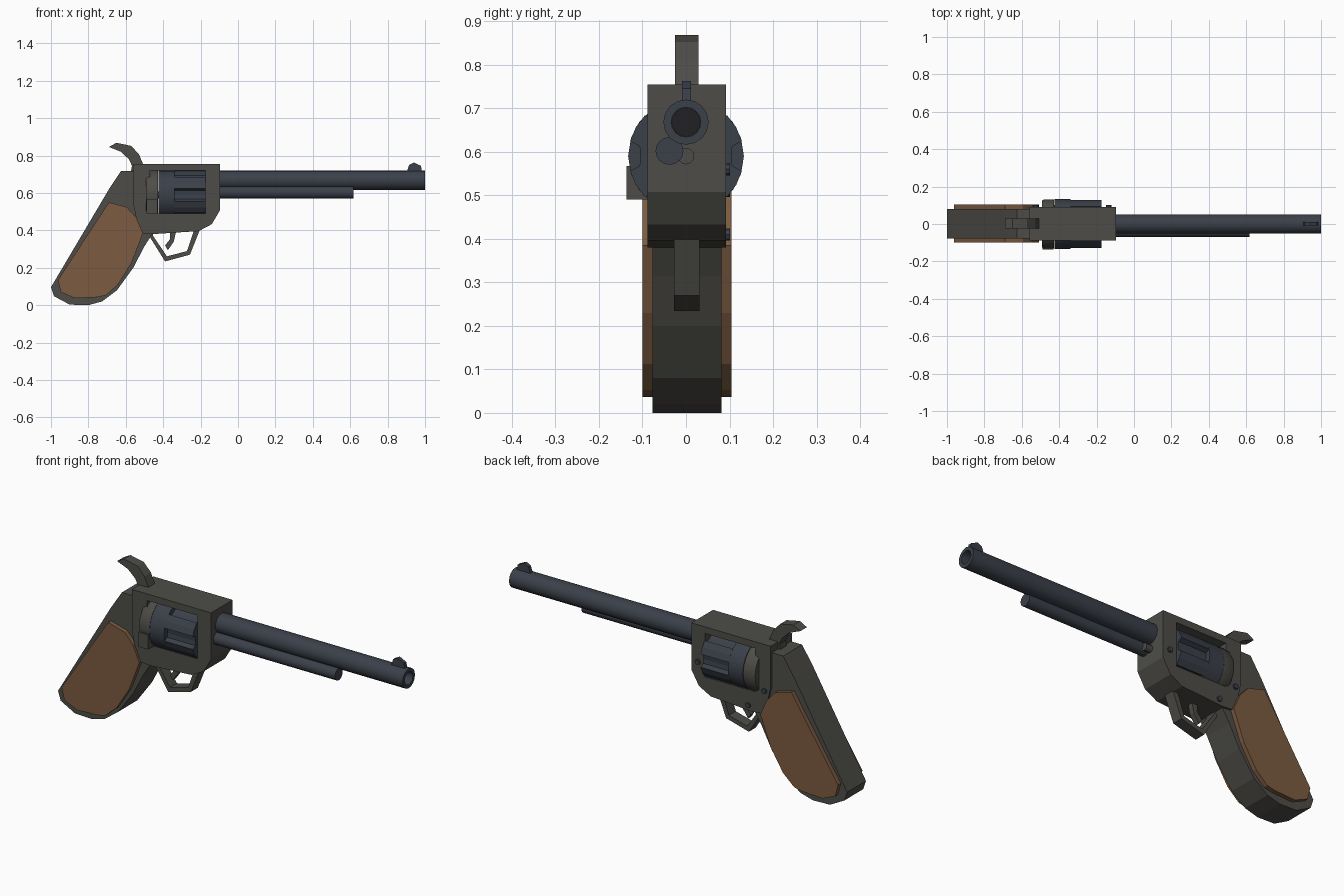
import bpy, bmesh
from math import cos, sin, pi, radians

if "Cube" in bpy.data.objects:
    bpy.data.objects.remove(bpy.data.objects["Cube"])


def material(name, r, g, b):
    m = bpy.data.materials.new(name)
    m.diffuse_color = (r, g, b, 1)
    m.use_nodes = True
    m.node_tree.nodes["Principled BSDF"].inputs["Base Color"].default_value = m.diffuse_color
    return m


STEEL = material("grey_steel", 0.075, 0.073, 0.064)
BLUED = material("blued_steel", 0.043, 0.052, 0.068)
WOOD = material("wood", 0.20, 0.105, 0.052)
DARK = material("dark_bore", 0.015, 0.015, 0.017)
MID = 0.002  # centre plane of the flat parts


def finish(name, bm, mat, smooth=False):
    bmesh.ops.recalc_face_normals(bm, faces=bm.faces)
    me = bpy.data.meshes.new(name)
    bm.to_mesh(me)
    bm.free()
    me.materials.append(mat)
    if smooth:
        for p in me.polygons:
            p.use_smooth = True
        me.set_sharp_from_angle(angle=radians(30))
    ob = bpy.data.objects.new(name, me)
    bpy.context.collection.objects.link(ob)
    return ob


def extrude(name, pts, offset, mat):
    """Closed 3D outline extruded along an offset vector."""
    bm = bmesh.new()
    face = bm.faces.new([bm.verts.new(p) for p in pts])
    out = bmesh.ops.extrude_face_region(bm, geom=[face])
    verts = [g for g in out["geom"] if isinstance(g, bmesh.types.BMVert)]
    bmesh.ops.translate(bm, verts=verts, vec=offset)
    return finish(name, bm, mat)


def side_plate(name, xz, y0, y1, mat):
    return extrude(name, [(x, y0, z) for x, z in xz], (0, y1 - y0, 0), mat)


def lathe(name, xr, y, z, mat, n=16):
    """Profile of (x, radius) turned about an x axis line at y, z."""
    bm = bmesh.new()
    rings = [[bm.verts.new((x, y + r * cos(2 * pi * i / n), z + r * sin(2 * pi * i / n)))
              for i in range(n)] for x, r in xr]
    for a, b in zip(rings, rings[1:]):
        for i in range(n):
            j = (i + 1) % n
            bm.faces.new((a[i], a[j], b[j], b[i]))
    bm.faces.new(rings[0])
    bm.faces.new(rings[-1])
    return finish(name, bm, mat, smooth=True)


def rod(name, x0, x1, r, y, z, mat, n=16):
    return lathe(name, [(x0, r), (x1, r)], y, z, mat, n)


# Frame with a cylinder window
frame = side_plate("frame", [
    (-.56, .755), (-.096, .755), (-.096, .508), (-.14, .433), (-.21, .396),
    (-.455, .38), (-.51, .385), (-.545, .47), (-.56, .54)], MID - .09, MID + .09, STEEL)
window = side_plate("window_cutter", [(-.47, .49), (-.175, .49), (-.175, .72), (-.47, .72)],
                    -.3, .3, STEEL)
window.hide_render = True
window.hide_viewport = True
cut = frame.modifiers.new("window", "BOOLEAN")
cut.operation = "DIFFERENCE"
cut.solver = "EXACT"
cut.object = window

# Grip frame and wooden panels
side_plate("grip_frame", [
    (-.626, .717), (-.69, .62), (-1, .096), (-.984, .048), (-.9, .003), (-.80, 0),
    (-.727, .02), (-.647, .08), (-.56, .2), (-.5, .315), (-.455, .385), (-.5, .5),
    (-.52, .717)], MID - .079, MID + .079, STEEL)
panel = [(-.69, .55), (-.594, .524), (-.545, .47), (-.508, .385), (-.567, .23), (-.64, .112),
         (-.706, .053), (-.75, .043), (-.872, .037), (-.947, .07), (-.963, .134)]
for side, label in ((-1, "front"), (1, "back")):
    side_plate("grip_panel_" + label, panel, MID + side * .07, MID + side * .102, WOOD)

# Fluted cylinder, plain rear band and recoil shield
CZ, CR = .59, .133
flutes = []
for k in range(6):
    for deg, r in ((-30, CR), (-15, CR), (-12, .109), (0, .104), (12, .109), (15, CR)):
        a = radians(60 * k + deg)
        flutes.append((-.34, r * cos(a), CZ + r * sin(a)))
extrude("cylinder_fluted", flutes, (.165, 0, 0), BLUED)
rod("cylinder_band", -.425, -.34, CR, 0, CZ, BLUED, 20)
lathe("recoil_shield", [(-.492, .125), (-.48, .132), (-.427, .132)], 0, CZ, STEEL, 20)
side_plate("loading_gate", [(-.49, .49), (-.43, .49), (-.43, .567), (-.49, .567)],
           -.137, -.085, STEEL)

# Barrel with bore, ejector tube and cylinder pin
lathe("barrel", [(-.11, .052), (1, .052), (1, .034), (.9, .034)], 0, .668, BLUED)
rod("bore", .88, .91, .0335, 0, .668, DARK)
rod("ejector_tube", -.11, .617, .032, -.038, .602, BLUED)
rod("cylinder_pin", -.45, -.06, .019, 0, CZ, STEEL, 12)
side_plate("front_sight", [(.9, .705), (.915, .75), (.94, .763), (.978, .745), (.985, .705)],
           -.009, .011, BLUED)

# Hammer, trigger and guard
side_plate("hammer", [
    (-.69, .846), (-.65, .868), (-.572, .852), (-.53, .808), (-.508, .755), (-.508, .68),
    (-.58, .68), (-.567, .745), (-.583, .78), (-.626, .82)], MID - .027, MID + .027, STEEL)
side_plate("trigger", [
    (-.365, .4), (-.33, .4), (-.343, .34), (-.375, .294), (-.39, .32), (-.363, .353)],
    MID - .014, MID + .014, STEEL)
side_plate("trigger_guard", [
    (-.49, .39), (-.475, .37), (-.39, .234), (-.257, .27), (-.205, .4), (-.235, .4),
    (-.273, .289), (-.38, .261), (-.455, .372), (-.455, .39)], MID - .029, MID + .029, STEEL)

# Frame screws on the back side
for i, (x, z) in enumerate(((-.135, .56), (-.43, .41), (-.525, .51))):
    ring = [(x + .014 * cos(pi * k / 4), .08, z + .014 * sin(pi * k / 4)) for k in range(8)]
    extrude("screw_%d" % (i + 1), ring, (0, .021, 0), BLUED)
